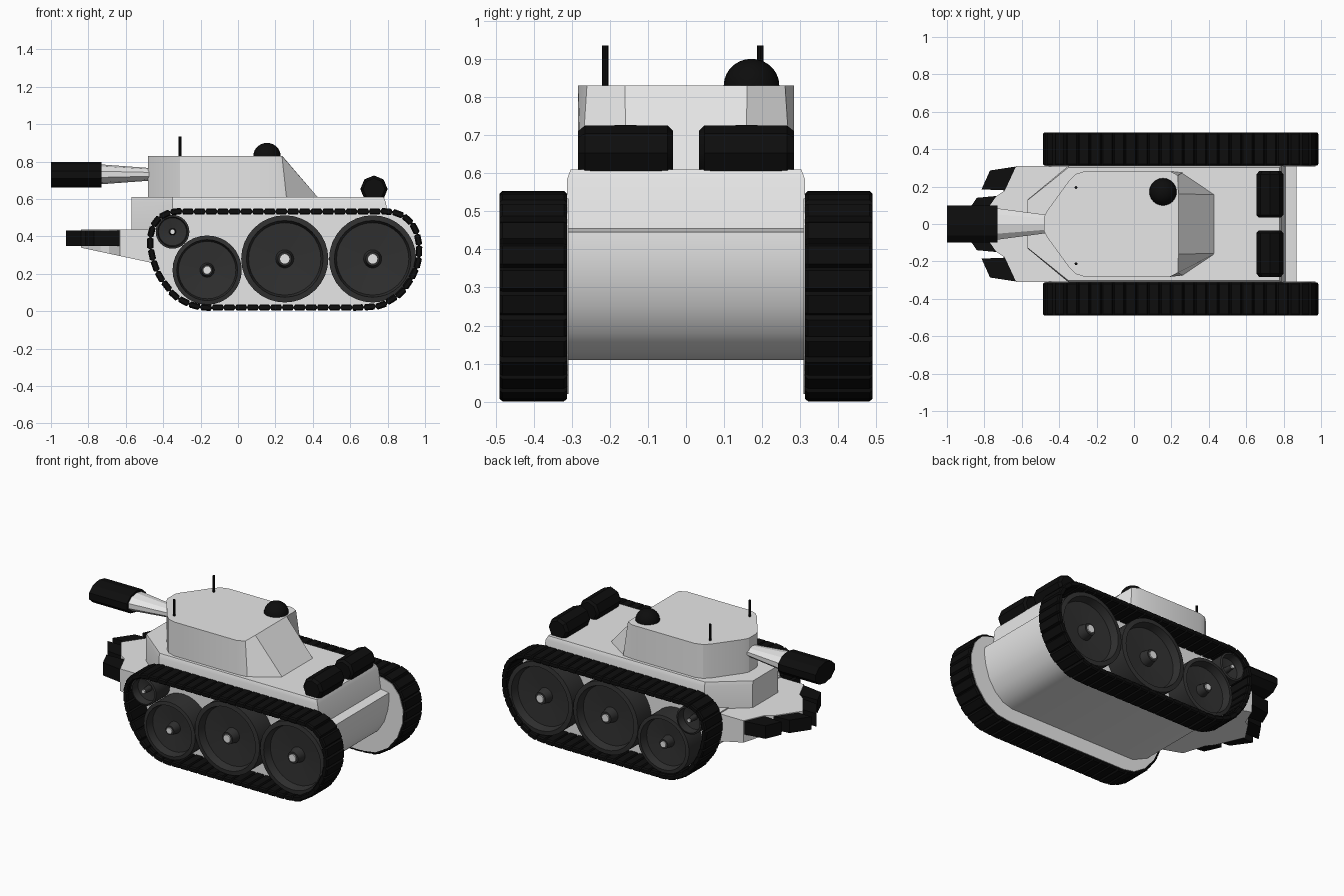
import bpy, bmesh, math
from mathutils import Vector

if "Cube" in bpy.data.objects:
    bpy.data.objects.remove(bpy.data.objects["Cube"])


def material(name, v):
    m = bpy.data.materials.new(name)
    m.diffuse_color = (v, v, v, 1)
    m.use_nodes = True
    m.node_tree.nodes["Principled BSDF"].inputs["Base Color"].default_value = m.diffuse_color
    return m


LIGHT = material("light grey paint", 0.8)
DARK = material("dark grey wheels", 0.03)
BLACK = material("black rubber", 0.004)


def finish(name, bm, mat, bevel=0.0, segs=1, smooth=35):
    """Fix normals, optionally bevel hard edges, and make the object."""
    bmesh.ops.recalc_face_normals(bm, faces=bm.faces)
    if bevel:
        hard = [e for e in bm.edges if e.calc_face_angle(0) > 0.6]
        bmesh.ops.bevel(bm, geom=hard, offset=bevel, segments=segs,
                        affect='EDGES', profile=0.5, clamp_overlap=True)
    me = bpy.data.meshes.new(name)
    bm.to_mesh(me)
    bm.free()
    me.materials.append(mat)
    if smooth:
        me.shade_smooth()
        me.set_sharp_from_angle(angle=math.radians(smooth))
    ob = bpy.data.objects.new(name, me)
    bpy.context.collection.objects.link(ob)
    return ob


def add_loft(bm, rings):
    """Skin rings of equal length and cap both ends."""
    vs = [[bm.verts.new(p) for p in r] for r in rings]
    n = len(vs[0])
    for a, b in zip(vs, vs[1:]):
        for i in range(n):
            bm.faces.new((a[i], a[(i + 1) % n], b[(i + 1) % n], b[i]))
    bm.faces.new(vs[0])
    bm.faces.new(vs[-1])


def loft(name, rings, mat, **kw):
    bm = bmesh.new()
    add_loft(bm, rings)
    return finish(name, bm, mat, **kw)


def side_prism(name, pts, y0, y1, mat, **kw):
    return loft(name, [[(x, y, z) for x, z in pts] for y in (y0, y1)], mat, **kw)


def plan_prism(name, pts, z0, z1, mat, **kw):
    return loft(name, [[(x, y, z) for x, y in pts] for z in (z0, z1)], mat, **kw)


def circle(n, a0=0.0):
    return [(math.cos(a0 + math.tau * i / n), math.sin(a0 + math.tau * i / n)) for i in range(n)]


def turned_y(name, cx, cz, prof, mat, n=32, a0=0.0, **kw):
    """Turn a list of (radius, y) about an axis along y."""
    return loft(name, [[(cx + r * c, y, cz + r * s) for c, s in circle(n, a0)]
                       for r, y in prof], mat, **kw)


def mirror_y(half):
    return half + [(x, -y) for x, y in reversed(half) if abs(y) > 1e-6]


# Track path (centre line of the links, side view)
path = [(-.33, .533), (-.41, .512), (-.455, .46), (-.472, .38), (-.455, .27), (-.41, .17),
        (-.34, .085), (-.26, .035), (-.18, .02), (.25, .02), (.68, .02), (.77, .033),
        (.86, .085), (.93, .175), (.965, .27), (.97, .36), (.942, .45), (.89, .51),
        (.82, .533), (.25, .533)]


def resample(pts, n):
    pts = [Vector(p) for p in pts]
    segs = list(zip(pts, pts[1:] + pts[:1]))
    total = sum((b - a).length for a, b in segs)
    out = []
    for k in range(n):
        d = total * k / n
        for a, b in segs:
            length = (b - a).length
            if d <= length:
                out.append(a.lerp(b, d / length))
                break
            d -= length
    return out, total / n


N = 56
centres, pitch = resample(path, N)
wheels = [(-.35, .425, .09), (-.165, .22, .185), (.25, .28, .233), (.72, .28, .233)]

for s, side in ((-1, "near"), (1, "far")):
    # Track links: hexagonal bars round the path
    bm = bmesh.new()
    for k, c in enumerate(centres):
        t = (centres[(k + 1) % N] - centres[k - 1]).normalized()
        nrm = Vector((-t.y, t.x))
        h = pitch / 2 + .002
        shape = [(h, 0), (h * .72, .017), (-h * .72, .017), (-h, 0), (-h * .72, -.017), (h * .72, -.017)]
        rings = []
        for y, f in ((.312, .6), (.32, 1), (.482, 1), (.49, .6)):
            ring = [c + t * u + nrm * (v * f) for u, v in shape]
            rings.append([(p.x, s * y, p.y) for p in ring])
        add_loft(bm, rings)
    finish(side + "_track", bm, BLACK, smooth=0)

    # Side plate behind the wheels
    side_prism(side + "_side_plate", path, s * .308, s * .328, LIGHT)

    # Dished wheels with hub and light cap
    for i, (x, z, r) in enumerate(wheels):
        hub = r * .16
        prof = [(r, .325), (r, .468), (r * .88, .472), (r * .83, .42), (hub * 1.3, .41), (hub, .465)]
        turned_y(f"{side}_wheel_{i}", x, z, [(a, s * y) for a, y in prof], DARK)
        cap = max(.012, r * .11)
        turned_y(f"{side}_hub_cap_{i}", x, z, [(cap, s * .46), (cap, s * .473)], LIGHT, n=12)

    # Rear fuel drum
    drum = [(.058, .034), (.072, .048), (.073, .16), (.072, .265), (.058, .283)]
    turned_y(side + "_rear_drum", .727, .653, [(a, s * y) for a, y in drum],
             BLACK, n=8, a0=math.pi / 8 * 0)

    # Black blade teeth on the nose
    outer = [(-.815, .185), (-.77, .286), (-.634, .307), (-.62, .20), (-.69, .18)]
    inner = [(-.735, .15), (-.84, .14), (-.92, .025), (-.82, .025), (-.70, .08)]
    for label, pts in (("outer", outer), ("inner", inner)):
        plan_prism(f"{side}_{label}_tooth", [(x, s * y) for x, y in pts], .348, .432, BLACK, smooth=0)

    # Antenna
    ay = .195 if s > 0 else -.212
    plan_prism(side + "_antenna", [(-.31 + .008 * c, ay + .008 * q) for c, q in circle(8)],
               .82, .935, BLACK)

# Lower hull with rounded tail
side_prism("lower_hull", [(-.46, .445), (-.45, .28), (-.36, .16), (-.25, .11), (.66, .11),
                          (.73, .13), (.79, .18), (.835, .25), (.86, .33), (.87, .40),
                          (.868, .445), (.78, .46)], -.31, .31, LIGHT)

# Upper hull with pointed front and softened rim
deck = mirror_y([(-.57, .13), (-.35, .312), (.79, .312)])
bm = bmesh.new()
rear = [(x + (.025 if x > .5 else 0), y) for x, y in deck]
top = [(x - (.012 if x > .5 else 0), y * .97) for x, y in deck]
add_loft(bm, [[(x, y, .43) for x, y in rear], [(x, y, .585) for x, y in deck],
              [(x, y, .61) for x, y in top]])
finish("upper_hull", bm, LIGHT, smooth=30)

# Nose wedge with sloping underside
nose = mirror_y([(-.30, .31), (-.63, .31), (-.69, .18), (-.735, .15), (-.84, .0)])
loft("nose", [[(x, y, .437) for x, y in nose],
              [(x, y, .34 - .214 * (min(x, -.42) + .84)) for x, y in
               [(min(x, -.42), y) for x, y in nose]]], LIGHT, smooth=0)

# Turret: straight sides, rear sloping down to a narrower foot
t_top = mirror_y([(-.48, .04), (-.465, .07), (-.345, .235), (-.31, .268), (-.26, .283),
                  (.19, .283), (.235, .26), (.237, .16)])
t_low = mirror_y([(-.48, .04), (-.465, .07), (-.345, .235), (-.31, .268), (-.26, .283),
                  (.19, .283), (.26, .275), (.435, .158)])
loft("turret", [[(x, y, .60) for x, y in t_low], [(x, y, .83) for x, y in t_top]],
     LIGHT, smooth=25)


# Barrel and muzzle: flattened tubes along x
def tube_x(name, prof, z, mat, n):
    loft(name, [[(x, ry * c, z + rz * s) for c, s in circle(n, math.pi / n)]
                for x, ry, rz in prof], mat, smooth=0)


tube_x("barrel", [(-.76, .092, .055), (-.42, .045, .03)], .732, LIGHT, 10)
tube_x("muzzle", [(-1.0, .104, .068), (-.73, .104, .068)], .73, BLACK, 10)

# Domed hatch
dome = [(.073, .82)] + [(.073 * math.cos(a), .83 + .07 * math.sin(a))
                        for a in [math.pi / 2 * k / 7 for k in range(7)]] + [(.002, .90)]
loft("hatch_dome", [[(.155 + r * c, .172 + r * s, z) for c, s in circle(24)]
                    for r, z in dome], BLACK)
